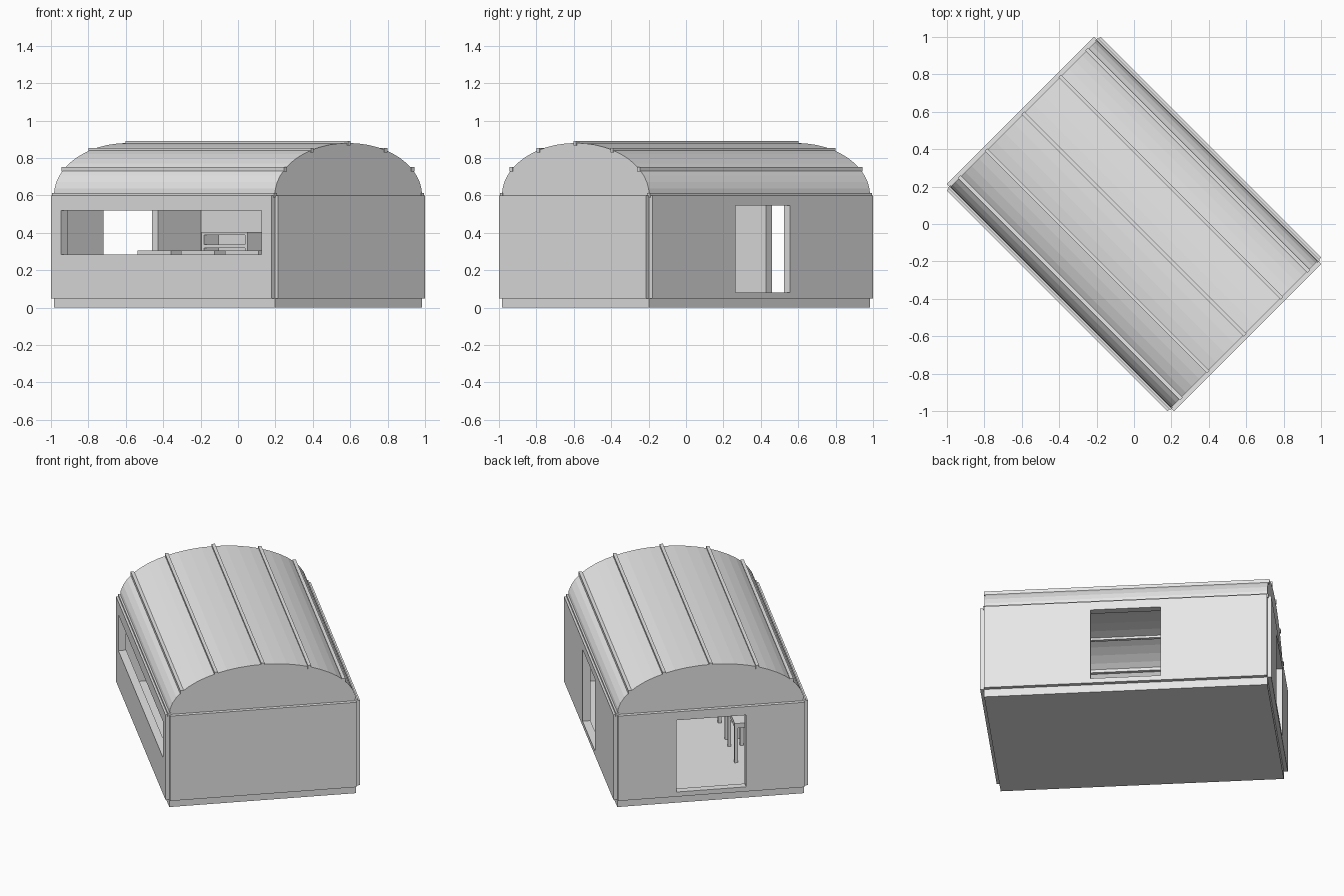
import bpy, bmesh, math
from mathutils import Matrix, Vector

cube = bpy.data.objects.get("Cube")
if cube:
    bpy.data.objects.remove(cube, do_unlink=True)

HL, HW = 0.835, 0.557      # half length and half width of the base
BASE, EAVE = 0.05, 0.60    # base top and wall top
RISE = 0.28                # height of the vault
THICK = 0.047              # wall thickness
TURN = Matrix.Rotation(math.radians(-45), 4, "Z")

grey = bpy.data.materials.new("plain_grey")
grey.use_nodes = True
grey.diffuse_color = (0.8, 0.8, 0.8, 1)
grey.node_tree.nodes["Principled BSDF"].inputs["Base Color"].default_value = (0.8, 0.8, 0.8, 1)


def finish(name, bm, fix_normals=True):
    """Turn the part to its diagonal placement and add it to the scene."""
    if fix_normals:
        bmesh.ops.recalc_face_normals(bm, faces=bm.faces)
    bm.transform(TURN)
    mesh = bpy.data.meshes.new(name)
    bm.to_mesh(mesh)
    bm.free()
    mesh.materials.append(grey)
    obj = bpy.data.objects.new(name, mesh)
    bpy.context.collection.objects.link(obj)
    return obj


def add_box(bm, lo, hi):
    lo, hi = Vector(lo), Vector(hi)
    mat = Matrix.Translation((lo + hi) / 2) @ Matrix.Diagonal((*(hi - lo), 1))
    bmesh.ops.create_cube(bm, size=1, matrix=mat)


def box(name, lo, hi):
    bm = bmesh.new()
    add_box(bm, lo, hi)
    return finish(name, bm)


def wall(name, half, place, hole=None):
    """Upright panel, with an optional opening (half width, bottom, top)."""
    bm = bmesh.new()

    def ring(w, low, high):
        corners = ((-w, low), (w, low), (w, high), (-w, high))
        return [bm.verts.new((a, -THICK / 2, z)) for a, z in corners]

    outer = ring(half, BASE, EAVE)
    if hole:
        inner = ring(*hole)
        faces = [bm.faces.new((outer[i], outer[(i + 1) % 4], inner[(i + 1) % 4], inner[i]))
                 for i in range(4)]
    else:
        faces = [bm.faces.new(outer)]
    new = bmesh.ops.extrude_face_region(bm, geom=faces, use_keep_orig=True)["geom"]
    bmesh.ops.translate(bm, vec=(0, THICK, 0),
                        verts=[g for g in new if isinstance(g, bmesh.types.BMVert)])
    bm.transform(place)
    return finish(name, bm)


# Base and four walls
box("base", (-HL, -HW, 0), (HL, HW, BASE))
side = Matrix.Rotation(math.radians(90), 4, "Z")
DOOR = (0.207, 0.08, 0.545)
wall("window_wall", HL, Matrix.Translation((0, -HW, 0)), (0.757, 0.285, 0.518))
wall("door_wall", HL, Matrix.Translation((0, HW, 0)), DOOR)
wall("entrance_wall", HW, Matrix.Translation((-HL, 0, 0)) @ side, DOOR)
wall("end_wall", HW, Matrix.Translation((HL, 0, 0)) @ side)


def arch(angle):
    return HW * math.cos(angle), EAVE + RISE * math.sin(angle)


# Vaulted roof, open underneath, with closed gables
bm = bmesh.new()
SEGMENTS = 24
rows = [[bm.verts.new((x, *arch(math.pi * i / SEGMENTS))) for i in range(SEGMENTS + 1)]
        for x in (-HL, HL)]
for i in range(SEGMENTS):
    bm.faces.new((rows[0][i], rows[0][i + 1], rows[1][i + 1], rows[1][i]))
bm.faces.new(rows[0][::-1])
bm.faces.new(rows[1])
bmesh.ops.recalc_face_normals(bm, faces=bm.faces)
if max(bm.faces, key=lambda f: f.calc_center_median().z).normal.z < 0:
    bmesh.ops.reverse_faces(bm, faces=bm.faces)
finish("vaulted_roof", bm, False)

# Roof ribs
bm = bmesh.new()
for k in range(7):
    y, z = arch(math.radians(30 * k))
    add_box(bm, (-HL - 0.006, y - 0.01, z - 0.012), (HL + 0.006, y + 0.01, z + 0.012))
finish("roof_ribs", bm)

# Row of three tables behind the window
for k, label in enumerate(("left", "middle", "right")):
    bm = bmesh.new()
    x = (k - 1) * 0.33
    add_box(bm, (x - 0.127, -0.303, 0.275), (x + 0.127, -0.21, 0.305))
    for sx in (-1, 1):
        for y in (-0.293, -0.22):
            cx = x + sx * 0.115
            add_box(bm, (cx - 0.01, y - 0.01, BASE), (cx + 0.01, y + 0.01, 0.275))
    finish(label + "_table", bm)

# Open shelf against the door wall
bm = bmesh.new()
X0, X1, Y0, Y1, TOP, T = -0.68, -0.335, 0.405, HW - THICK / 2, 0.405, 0.018
add_box(bm, (X0, Y1 - T, BASE), (X1, Y1, TOP))
for x in (X0, X1 - T):
    add_box(bm, (x, Y0, BASE), (x + T, Y1 - T, TOP))
for z in (BASE, 0.14, 0.23, 0.32, TOP - T):
    add_box(bm, (X0 + T, Y0, z), (X1 - T, Y1 - T, z + T))
finish("open_shelf", bm)
